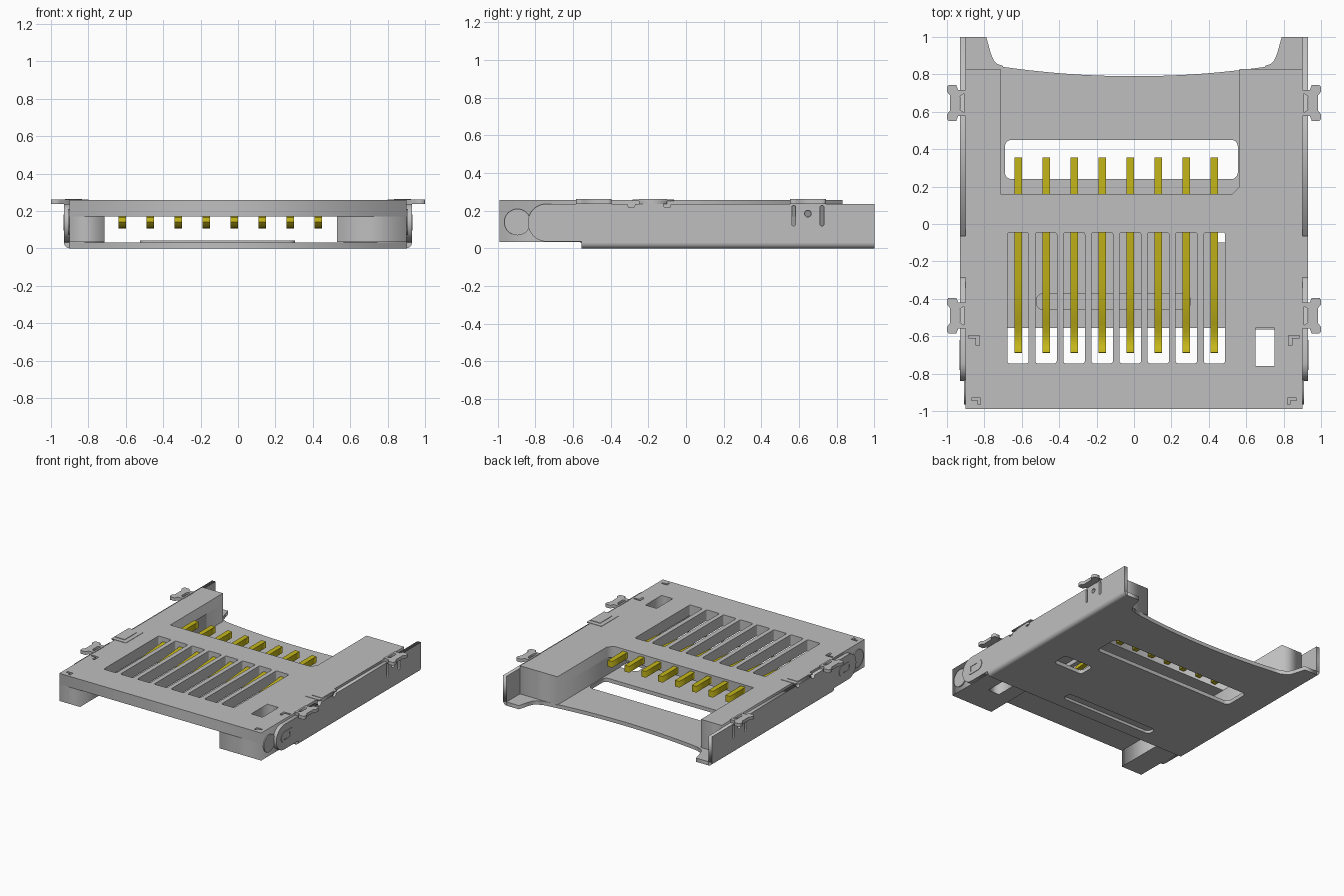
import bpy, math
from mathutils import Matrix

old = bpy.data.objects.get("Cube")
if old:
    bpy.data.objects.remove(old, do_unlink=True)


def material(name, rgb):
    m = bpy.data.materials.new(name)
    m.use_nodes = True
    m.diffuse_color = (*rgb, 1)
    m.node_tree.nodes["Principled BSDF"].inputs["Base Color"].default_value = (*rgb, 1)
    return m


GREY = material("light grey", (0.52, 0.52, 0.52))
GOLD = material("contact gold", (0.56, 0.47, 0.01))

# Columns: where the outline's u, v and the extrusion direction point
FRAMES = {"Z": Matrix.Identity(4),
          "X": Matrix(((0, 0, 1, 0), (1, 0, 0, 0), (0, 1, 0, 0), (0, 0, 0, 1))),
          "Y": Matrix(((1, 0, 0, 0), (0, 0, -1, 0), (0, 1, 0, 0), (0, 0, 0, 1)))}


def plate(name, loops, a, b, axis="Z", mat=GREY, smooth=False):
    """Solid between a and b along axis; first loop is the outline, the rest are holes."""
    cu = bpy.data.curves.new(name, "CURVE")
    cu.dimensions, cu.fill_mode, cu.extrude = "2D", "BOTH", abs(b - a) / 2
    for pts in loops:
        sp = cu.splines.new("POLY")
        sp.points.add(len(pts) - 1)
        for p, (u, v) in zip(sp.points, pts):
            p.co = (u, v, 0, 1)
        sp.use_cyclic_u = True
    tmp = bpy.data.objects.new(name + "_tmp", cu)
    me = bpy.data.meshes.new_from_object(tmp)
    bpy.data.objects.remove(tmp)
    bpy.data.curves.remove(cu)
    mid = (a + b) / 2 * (-1 if axis == "Y" else 1)
    me.transform(FRAMES[axis] @ Matrix.Translation((0, 0, mid)))
    me.materials.clear()
    me.materials.append(mat)
    me.name = name
    ob = bpy.data.objects.new(name, me)
    bpy.context.collection.objects.link(ob)
    if smooth:
        bpy.ops.object.select_all(action="DESELECT")
        ob.select_set(True)
        bpy.context.view_layer.objects.active = ob
        bpy.ops.object.shade_smooth_by_angle(angle=math.radians(30))
    return ob


def rect(u0, u1, v0, v1):
    return [(u0, v0), (u1, v0), (u1, v1), (u0, v1)]


def arc(cu, cv, r, a0, a1, n=8):
    return [(cu + r * math.cos(math.radians(a0 + (a1 - a0) * i / n)),
             cv + r * math.sin(math.radians(a0 + (a1 - a0) * i / n))) for i in range(n + 1)]


def rrect(u0, u1, v0, v1, r):
    return (arc(u1 - r, v1 - r, r, 0, 90, 5) + arc(u0 + r, v1 - r, r, 90, 180, 5)
            + arc(u0 + r, v0 + r, r, 180, 270, 5) + arc(u1 - r, v0 + r, r, 270, 360, 5))


def flip(pts, s):
    return [(s * u, v) for u, v in pts]


contact_x = [-0.62 + 0.15 * i for i in range(8)]

# Housing top with contact slots, inspection hole and corner relief slits
top = [(-0.9, -0.99), (0.9, -0.99), (0.9, 0.83), (0.565, 0.83), (0.565, 0.2),
       (0.525, 0.16), (-0.715, 0.16), (-0.715, 0.83), (-0.9, 0.83)]
holes = [rrect(x - 0.057, x + 0.057, -0.745, -0.045, 0.012) for x in contact_x]
holes.append(rect(0.65, 0.75, -0.76, -0.555))
for s in (-1, 1):
    holes.append(flip([(0.825, -0.65), (0.845, -0.65), (0.845, -0.61), (0.885, -0.61),
                       (0.885, -0.595), (0.825, -0.595)], s))
    holes.append(flip([(0.82, -0.965), (0.835, -0.965), (0.835, -0.945), (0.87, -0.945),
                       (0.87, -0.93), (0.82, -0.93)], s))
plate("housing_top", [top] + holes, 0.17, 0.257)

# Housing side rails, shallower in front of the shell floor
for side, x0, x1 in (("left", 0.565, 0.9), ("right", -0.9, -0.715)):
    plate(side + "_rail", [rect(x0, x1, -0.56, 0.83)], 0.03, 0.17)
    if side == "left":
        x0 = 0.53
        front = [rect(x0, x1, -0.99, -0.555), rect(0.65, 0.75, -0.76, -0.565)]
    else:
        front = [rect(x0, x1, -0.99, -0.555)]
    plate(side + "_front_block", front, 0.035, 0.17)

# Shell floor with a scooped back edge and long window
scoop = [(0.79, 1.0), (0.765, 0.91), (0.75, 0.875), (0.73, 0.855), (0.7, 0.845)]
sag = [(0.7 - 1.4 * i / 20, 0.79 + 0.05 * ((0.7 - 1.4 * i / 20) / 0.7) ** 2) for i in range(21)]
floor = ([(-0.9, -0.555), (0.9, -0.555), (0.9, 1.0)] + scoop + sag
         + [(-u, v) for u, v in reversed(scoop)] + [(-0.9, 1.0)])
window = rrect(-0.69, 0.555, 0.24, 0.45, 0.035)
small_hole = rrect(0.42, 0.68, -0.1, 0.03, 0.03)
groove = rrect(-0.52, 0.3, -0.455, -0.375, 0.038)
plate("shell_floor", [floor, window, small_hole, groove], 0, 0.03)
plate("floor_rib", [rrect(-0.525, 0.305, -0.46, -0.37, 0.04)], 0.022, 0.042)

for s, side in ((1, "left"), (-1, "right")):
    # Rounded lower edge of the shell
    corner = [(0.9, 0.0)] + arc(0.9, 0.03, 0.03, -90, 0, 6) + [(0.9, 0.03)]
    plate(side + "_shell_bend", [flip(corner[1:], s)], -0.555, 1.0, "Y", smooth=True)

    # Shell wall with a round nose, slits beside the solder tab and a rivet hole
    wall = ([(-0.555, 0.03), (1.0, 0.03), (1.0, 0.237), (-0.08, 0.237), (-0.085, 0.218),
             (-0.115, 0.218), (-0.12, 0.237), (-0.27, 0.237), (-0.275, 0.218),
             (-0.305, 0.218), (-0.31, 0.237)]
            + arc(-0.74, 0.137, 0.1, 90, 270, 20) + [(-0.555, 0.037)])
    cuts = [rrect(0.562, 0.582, 0.12, 0.228, 0.009), rrect(0.712, 0.732, 0.12, 0.228, 0.009),
            arc(0.647, 0.185, 0.018, 0, 337.5, 15)]
    plate(side + "_shell_wall", [wall] + cuts, s * 0.9, s * 0.93, "X")
    plate(side + "_latch_boss", [rrect(-0.78, -0.62, 0.095, 0.18, 0.04),
                                 rect(-0.745, -0.67, 0.117, 0.157)], s * 0.925, s * 0.934, "X")
    plate(side + "_pivot_disc", [arc(-0.895, 0.14, 0.07, 0, 348.75, 31)],
          s * 0.895, s * 0.908, "X")

    # Folded flap over the housing top
    flap = [(0.8, -0.285), (0.93, -0.285), (0.93, -0.065), (0.8, -0.065)]
    plate(side + "_flap", [flip(flap, s)], 0.252, 0.26)
    plate(side + "_flap_pad", [flip(rect(0.835, 0.925, -0.25, -0.1), s)], 0.235, 0.264)

    # Solder tabs
    for c, end in ((-0.49, "front"), (0.647, "back")):
        half = [(0.895, 0.07), (0.94, 0.07), (0.95, 0.095), (0.992, 0.095),
                (1.0, 0.085), (1.0, 0.06), (0.985, 0.042)]
        tab = [(u, c + v) for u, v in half] + [(u, c - v) for u, v in reversed(half)]
        slot = [(0.91, c - 0.05), (0.932, c - 0.035), (0.932, c + 0.035), (0.91, c + 0.05)]
        plate(f"{side}_{end}_solder_tab", [flip(tab, s), flip(slot, s)], 0.236, 0.262)

# Spring contacts that dip through the slots, with straight tails behind
path = [(-0.03, 0.222), (-0.3, 0.2), (-0.45, 0.178), (-0.53, 0.153), (-0.58, 0.136),
        (-0.62, 0.13), (-0.655, 0.136), (-0.675, 0.15), (-0.688, 0.165)]
spring = path + [(y + (0.004 if y > -0.6 else -0.003), z - 0.024) for y, z in reversed(path)]
for i, x in enumerate(contact_x):
    plate(f"contact_spring_{i + 1}", [spring], x - 0.02, x + 0.02, "X", GOLD, smooth=True)
    plate(f"contact_tail_{i + 1}", [rect(x - 0.02, x + 0.02, 0.15, 0.355)],
          0.19, 0.24, mat=GOLD)
